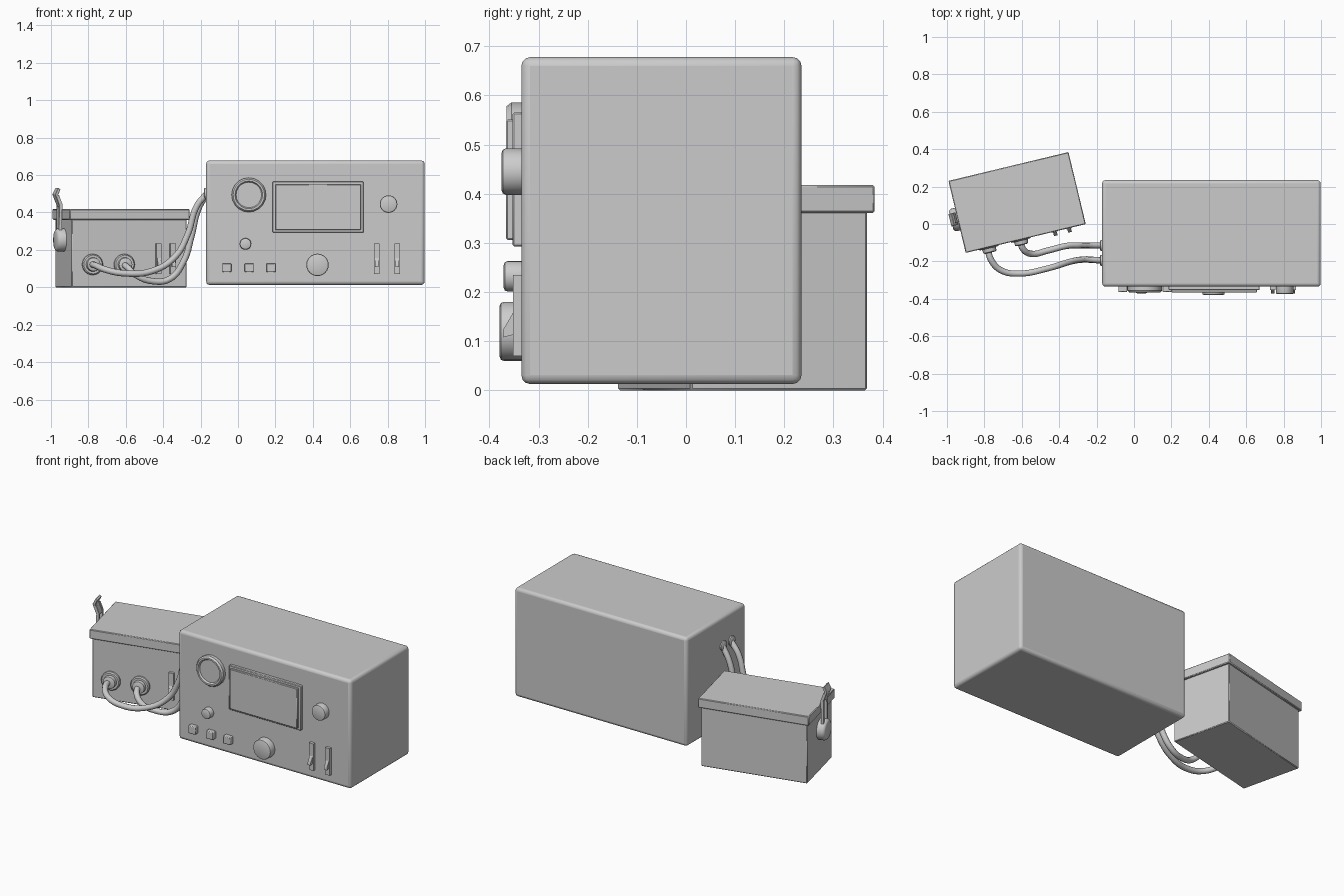
import bpy, bmesh, math
from mathutils import Matrix, Vector

if "Cube" in bpy.data.objects:
    bpy.data.objects.remove(bpy.data.objects["Cube"])

T, R = Matrix.Translation, Matrix.Rotation
WORLD = Matrix.Identity(4)
CASE = T((-0.625, 0.115, 0)) @ R(math.radians(13.5), 4, 'Z')   # rotated small case
FRONT = R(math.pi / 2, 4, 'X')       # local z -> -y
LEFT = R(-math.pi / 2, 4, 'Y')       # local z -> -x


def finish(name, bm, frame, bevel=0.0, segs=2):
    bmesh.ops.recalc_face_normals(bm, faces=bm.faces)
    me = bpy.data.meshes.new(name)
    bm.to_mesh(me)
    bm.free()
    ob = bpy.data.objects.new(name, me)
    ob.matrix_world = frame
    bpy.context.collection.objects.link(ob)
    if bevel:
        m = ob.modifiers.new("bevel", 'BEVEL')
        m.width, m.segments = bevel, segs
    bpy.ops.object.select_all(action='DESELECT')
    ob.select_set(True)
    bpy.context.view_layer.objects.active = ob
    bpy.ops.object.shade_smooth_by_angle(angle=math.radians(35))
    return ob


def box(name, lo, hi, frame=WORLD, bevel=0.0, segs=2):
    lo, hi = Vector(lo), Vector(hi)
    bm = bmesh.new()
    bmesh.ops.create_cube(bm, size=1, matrix=T((lo + hi) / 2) @ Matrix.Diagonal((*(hi - lo), 1)))
    return finish(name, bm, frame, bevel, segs)


def lathe(name, profile, pos, turn, frame=WORLD, n=24):
    """Revolve (radius, height) pairs into a closed turned part."""
    bm = bmesh.new()
    rings = [[bm.verts.new((r * math.cos(2 * math.pi * i / n), r * math.sin(2 * math.pi * i / n), h))
              for i in range(n)] for r, h in profile]
    for a, b in zip(rings, rings[1:]):
        for i in range(n):
            j = (i + 1) % n
            bm.faces.new((a[i], a[j], b[j], b[i]))
    bm.faces.new(rings[0])
    bm.faces.new(rings[-1])
    return finish(name, bm, frame @ T(pos) @ turn)


def strip(name, pts, axis, a, b, frame=WORLD, bevel=0.0):
    """Extrude a closed profile along x (axis 0) or y (axis 1) from a to b."""
    place = (lambda p, d: (d, p[0], p[1])) if axis == 0 else (lambda p, d: (p[0], d, p[1]))
    bm = bmesh.new()
    f = [bm.verts.new(place(p, a)) for p in pts]
    g = [bm.verts.new(place(p, b)) for p in pts]
    bm.faces.new(f)
    bm.faces.new(g)
    for i in range(len(pts)):
        j = (i + 1) % len(pts)
        bm.faces.new((f[i], f[j], g[j], g[i]))
    return finish(name, bm, frame, bevel, 1)


def knob(name, r, h, x, z):
    c = min(0.008, h * 0.3)
    lathe(name, [(r, -0.003), (r, h - c), (r - c * 0.3, h - c * 0.3), (r - c, h)],
          (x, FACE, z), FRONT)


def slider(name, x, y, frame=WORLD):
    """Slotted plate with a wedge lever."""
    box(name + "_plate", (x - 0.015, y - 0.017, 0.07), (x + 0.015, y + 0.005, 0.235), frame)
    strip(name + "_lever", [(y - 0.01, 0.115), (y - 0.036, 0.108), (y - 0.036, 0.125), (y - 0.01, 0.17)],
          0, x - 0.010, x + 0.010, frame)


def cable(name, pts, r):
    cu = bpy.data.curves.new(name, 'CURVE')
    cu.dimensions = '3D'
    cu.bevel_depth, cu.bevel_resolution, cu.resolution_u = r, 3, 8
    cu.use_fill_caps = True
    sp = cu.splines.new('BEZIER')
    sp.bezier_points.add(len(pts) - 1)
    for b, p in zip(sp.bezier_points, pts):
        b.co = p
        b.handle_left_type = b.handle_right_type = 'AUTO'
    ob = bpy.data.objects.new(name, cu)
    bpy.context.collection.objects.link(ob)
    bpy.ops.object.select_all(action='DESELECT')
    ob.select_set(True)
    bpy.context.view_layer.objects.active = ob
    bpy.ops.object.convert(target='MESH')
    bpy.ops.object.shade_smooth_by_angle(angle=math.radians(50))


# Main instrument housing
FACE = -0.335
box("main_housing", (-0.17, FACE, 0.013), (0.998, 0.235, 0.678), bevel=0.018, segs=3)

# Screen and its surround
box("screen_frame", (0.185, FACE - 0.018, 0.293), (0.672, FACE + 0.005, 0.565), bevel=0.003, segs=1)
box("screen", (0.200, FACE - 0.031, 0.306), (0.657, FACE, 0.551), bevel=0.003, segs=1)

# Dial and knobs
lathe("dial", [(0.092, -0.003), (0.092, 0.020), (0.084, 0.030), (0.074, 0.030), (0.068, 0.020)],
      (0.058, FACE, 0.494), FRONT, n=20)
knob("upper_knob", 0.047, 0.040, 0.805, 0.445)
knob("lower_knob", 0.060, 0.044, 0.425, 0.120)
knob("small_knob", 0.031, 0.036, 0.040, 0.232)

# Push buttons
for i, x in enumerate((-0.060, 0.060, 0.176)):
    box(f"button_{i}", (x - 0.024, FACE - 0.028, 0.081), (x + 0.024, FACE + 0.005, 0.128), bevel=0.004)

# Sliding switches on both units
for i, x in enumerate((0.742, 0.852)):
    slider(f"main_slider_{i}", x, FACE)
for i, x in enumerate((0.160, 0.238)):
    slider(f"case_slider_{i}", x, -0.185, CASE)

# Small case and lid
box("case_body", (-0.317, -0.185, 0), (0.317, 0.185, 0.37), CASE, 0.004, 1)
box("case_lid", (-0.330, -0.198, 0.361), (0.330, 0.198, 0.418), CASE, 0.004, 1)

# Cable sockets on the case
for i, x in enumerate((-0.203, -0.028)):
    lathe(f"case_socket_{i}", [(0.056, -0.003), (0.056, 0.012), (0.050, 0.018), (0.038, 0.018),
                               (0.036, 0.038), (0.028, 0.042)], (x, -0.185, 0.122), FRONT, CASE)

# Cable sockets on the housing
for i, y in enumerate((-0.115, -0.195)):
    lathe(f"housing_socket_{i}", [(0.029, -0.003), (0.029, 0.008), (0.023, 0.012)],
          (-0.17, y, 0.502), LEFT)

# Cables
cable("front_cable", [(-0.783, -0.125, 0.122), (-0.765, -0.19, 0.118), (-0.71, -0.248, 0.095),
                      (-0.61, -0.265, 0.075), (-0.46, -0.237, 0.087), (-0.335, -0.200, 0.165),
                      (-0.270, -0.190, 0.28), (-0.220, -0.192, 0.435), (-0.165, -0.195, 0.503)], 0.017)
cable("rear_cable", [(-0.612, -0.08, 0.122), (-0.592, -0.135, 0.108), (-0.545, -0.160, 0.065),
                     (-0.465, -0.143, 0.034), (-0.365, -0.118, 0.045), (-0.290, -0.115, 0.14),
                     (-0.250, -0.115, 0.27), (-0.212, -0.115, 0.42), (-0.165, -0.115, 0.503)], 0.017)

# Lid latch: round pivot, two arms and a bent thumb tab
lathe("latch_pivot", [(0.062, -0.003), (0.062, 0.034), (0.056, 0.044), (0.048, 0.048)],
      (-0.317, -0.012, 0.253), LEFT, CASE)
for i, y in enumerate((-0.042, 0.010)):
    strip(f"latch_arm_{i}", [(-0.352, 0.27), (-0.337, 0.27), (-0.333, 0.445), (-0.350, 0.49),
                             (-0.365, 0.485), (-0.349, 0.44)], 1, y, y + 0.016, CASE)
strip("latch_tab", [(-0.346, 0.43), (-0.332, 0.435), (-0.356, 0.495), (-0.343, 0.522),
                    (-0.355, 0.532), (-0.372, 0.497)], 1, -0.042, 0.026, CASE, 0.002)
